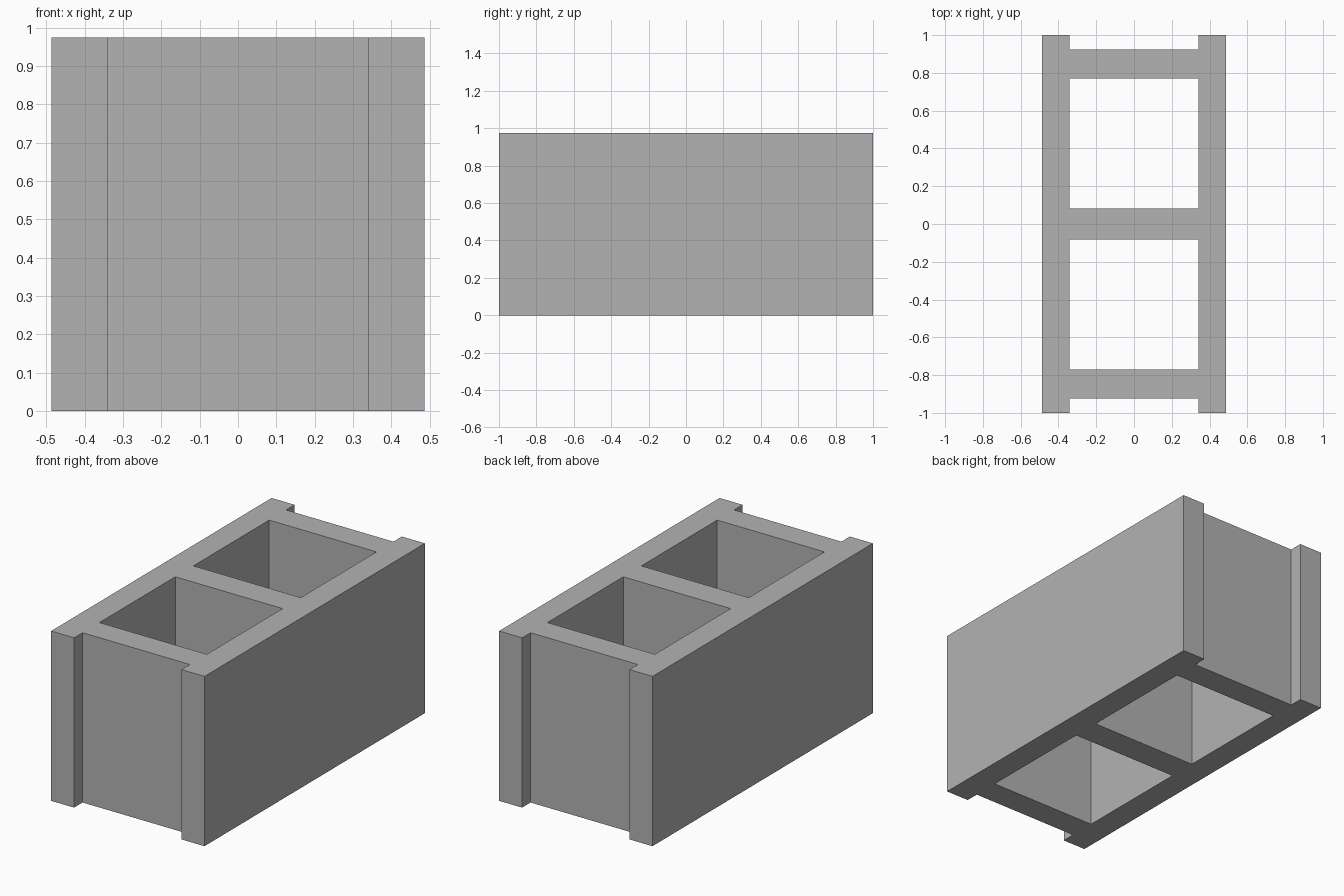
import bpy
import bmesh

cube = bpy.data.objects.get("Cube")
if cube:
    bpy.data.objects.remove(cube, do_unlink=True)

# Concrete colour
concrete = bpy.data.materials.new("concrete_grey")
concrete.use_nodes = True
grey = (0.45, 0.45, 0.45, 1.0)
concrete.diffuse_color = grey
concrete.node_tree.nodes["Principled BSDF"].inputs["Base Color"].default_value = grey

# Plan dimensions
HEIGHT = 0.975
xs = [-0.487, -0.341, 0.341, 0.487]
ys = [-1.0, -0.923, -0.77, -0.082, 0.082, 0.77, 0.923, 1.0]
web_rows = {1, 3, 5}  # rows where a cross web joins the two side walls

# Plan cells: full-length side walls plus three cross webs
bm = bmesh.new()
grid = [[bm.verts.new((x, y, 0)) for x in xs] for y in ys]
for row in range(len(ys) - 1):
    for col in range(len(xs) - 1):
        if col != 1 or row in web_rows:
            a, b = grid[row], grid[row + 1]
            bm.faces.new((a[col], a[col + 1], b[col + 1], b[col]))

# Raise the plan to full height, leaving the two cores open through the block
result = bmesh.ops.extrude_face_region(bm, geom=bm.faces[:], use_keep_orig=True)
top = [v for v in result["geom"] if isinstance(v, bmesh.types.BMVert)]
bmesh.ops.translate(bm, verts=top, vec=(0, 0, HEIGHT))
bmesh.ops.recalc_face_normals(bm, faces=bm.faces[:])

# Merge the strips of the outer walls into single flat faces
outer = [e for e in bm.edges
         if len(e.link_faces) == 2
         and all(abs(f.normal.x) > 0.9 for f in e.link_faces)
         and e.calc_face_angle() < 0.01]
bmesh.ops.dissolve_edges(bm, edges=outer, use_verts=False)

mesh = bpy.data.meshes.new("hollow_block")
bm.to_mesh(mesh)
bm.free()
mesh.materials.append(concrete)
block = bpy.data.objects.new("hollow_block", mesh)
bpy.context.collection.objects.link(block)
